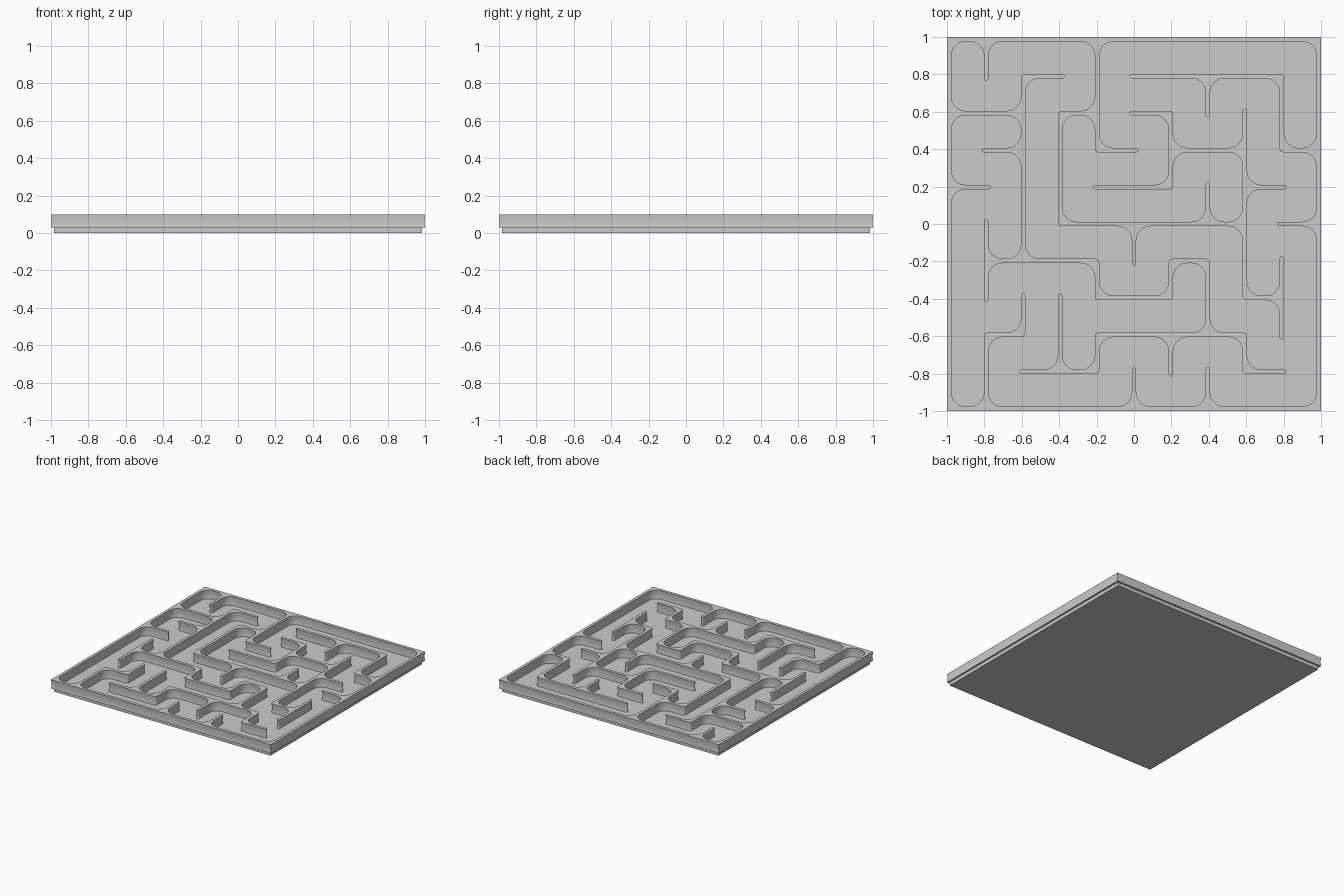
import bpy, bmesh
from math import sin, cos, pi
from mathutils import Vector

if "Cube" in bpy.data.objects:
    bpy.data.objects.remove(bpy.data.objects["Cube"])

PITCH, HALF = 0.1976, 0.012        # cell size, half wall thickness
R_ROOM, R_CORNER = 0.075, 0.02     # fillets inside rooms / around wall corners
SEG = 8

# Every inner grid post has one wall leading Up, Down, Left or Right to its neighbour
STEP = {"U": (0, 1), "D": (0, -1), "L": (-1, 0), "R": (1, 0)}
ROWS = ["UDLURRRRD", "LLRURDUDD", "RUUULRRDR", "LUURRUDDL", "DUULLLLLR",
        "RULLUDLUD", "UDDULLUUL", "DLDRRRULU", "DRRUDUDUL"]
links = set()


def add_link(p, q):
    links.update({(p, q), (q, p)})


for r, row in enumerate(ROWS):
    for c, way in enumerate(row):
        x, y = c - 4, 4 - r
        add_link((x, y), (x + STEP[way][0], y + STEP[way][1]))
for k in range(-5, 5):             # outer frame
    for s in (-5, 5):
        add_link((k, s), (k + 1, s))
        add_link((s, k), (s, k + 1))


def arc(centre, u, v, r, sweep, n):
    return [centre + r * (cos(sweep * k / n) * u + sin(sweep * k / n) * v) for k in range(n + 1)]


def corridor_outline(w):
    """Follow the walls with the corridor on the left; w narrows the wall."""
    pts, start = [], ((-5, -5), (1, 0))
    pos, d = start
    while True:
        pos = (pos[0] + d[0], pos[1] + d[1])
        left = (-d[1], d[0])
        for new in (left, d, (-left[0], -left[1]), (-d[0], -d[1])):
            if (pos, (pos[0] + new[0], pos[1] + new[1])) in links:
                break
        v, D, L = Vector(pos) * PITCH, Vector(d), Vector(left)
        if new == left:                                   # room corner
            pts += arc(v + (HALF + R_ROOM) * (L - D), -L, D, R_ROOM + w, pi / 2, SEG)
        elif new == (-d[0], -d[1]):                       # free wall end
            pts += arc(v + HALF * D, L, D, HALF - w, pi, SEG)
        elif new != d:                                    # outside of a bend
            pts += arc(v + (HALF - R_CORNER) * (L + D), L, D, R_CORNER - w, pi / 2, 4)
        d = new
        if (pos, d) == start:
            return pts


def finish(bm, name, smooth):
    bmesh.ops.recalc_face_normals(bm, faces=bm.faces)
    me = bpy.data.meshes.new(name)
    bm.to_mesh(me)
    bm.free()
    ob = bpy.data.objects.new(name, me)
    bpy.context.collection.objects.link(ob)
    if smooth:
        bpy.context.view_layer.objects.active = ob
        ob.select_set(True)
        bpy.ops.object.shade_smooth_by_angle(angle=0.5)
        ob.select_set(False)


# Maze walls: slightly waisted profile, levels are (z, narrowing)
bm = bmesh.new()
levels = []
for z, w in ((0.028, 0), (0.052, 0.003), (0.075, 0.002), (0.1, 0)):
    e = 5 * PITCH + HALF - w
    square = [Vector(p) for p in ((-e, -e), (e, -e), (e, e), (-e, e))]
    levels.append([[bm.verts.new((p.x, p.y, z)) for p in loop]
                   for loop in (square, corridor_outline(w))])
for low, high in zip(levels, levels[1:]):
    for a, b in zip(low, high):
        for i in range(len(a)):
            j = (i + 1) % len(a)
            bm.faces.new((a[i], a[j], b[j], b[i]))
for level in (levels[0], levels[-1]):                     # top and underside
    edges = [bm.edges.get((lp[i - 1], lp[i])) for lp in level for i in range(len(lp))]
    bmesh.ops.triangle_fill(bm, edges=edges, use_beauty=True)
finish(bm, "maze_walls", True)

# Floor plate, set in slightly from the outer wall
bm = bmesh.new()
bmesh.ops.create_cube(bm, size=1)
for v in bm.verts:
    v.co = (v.co.x * 1.97, v.co.y * 1.97, (v.co.z + 0.5) * 0.028)
finish(bm, "floor_plate", False)
